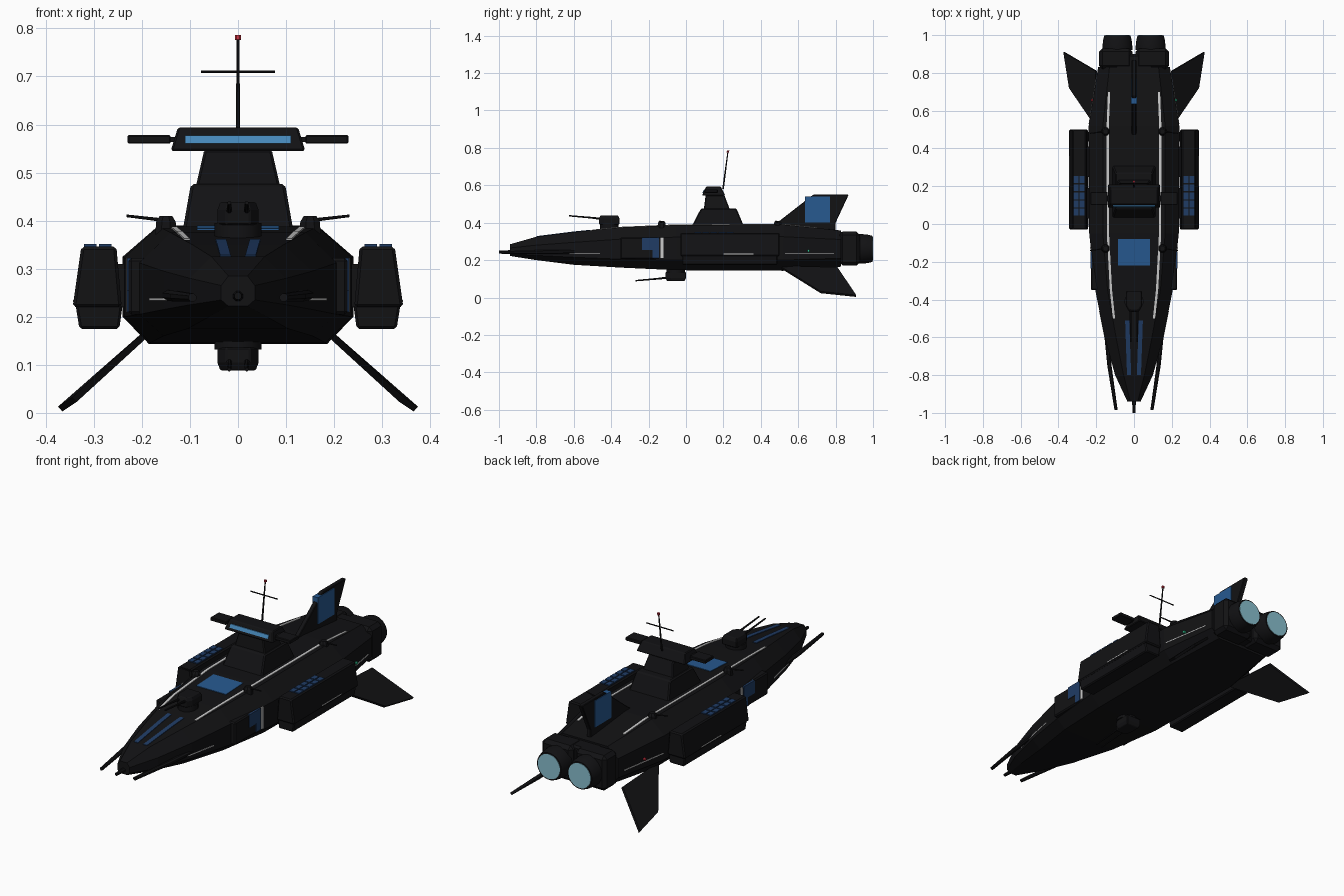
import bpy, bmesh, math
from mathutils import Vector

if "Cube" in bpy.data.objects:
    bpy.data.objects.remove(bpy.data.objects["Cube"])


def material(name, r, g, b):
    m = bpy.data.materials.new(name)
    m.diffuse_color = (r, g, b, 1)
    m.use_nodes = True
    m.node_tree.nodes["Principled BSDF"].inputs["Base Color"].default_value = m.diffuse_color
    return m


DARK = material("dark_plating", 0.006, 0.006, 0.007)
BLUE = material("blue_panel", 0.02, 0.10, 0.28)
NAVY = material("navy_paint", 0.014, 0.045, 0.13)
GLASS = material("window_blue", 0.06, 0.24, 0.48)
WHITE = material("white_stripe", 0.7, 0.7, 0.7)
GLOW = material("engine_glow", 0.25, 0.52, 0.62)
RED = material("red_light", 0.6, 0.03, 0.05)
GREEN = material("green_light", 0.03, 0.6, 0.3)


def loft(name, rings, mat=DARK, bevel=0.0):
    """Skin equal-sized rings of points and cap both ends."""
    bm = bmesh.new()
    vs = [[bm.verts.new(p) for p in ring] for ring in rings]
    n = len(vs[0])
    for a, b in zip(vs, vs[1:]):
        for i in range(n):
            j = (i + 1) % n
            bm.faces.new((a[i], a[j], b[j], b[i]))
    bm.faces.new(vs[0])
    bm.faces.new(vs[-1])
    bmesh.ops.recalc_face_normals(bm, faces=bm.faces)
    me = bpy.data.meshes.new(name)
    bm.to_mesh(me)
    bm.free()
    me.materials.append(mat)
    ob = bpy.data.objects.new(name, me)
    bpy.context.collection.objects.link(ob)
    if bevel:
        mod = ob.modifiers.new("bevel", "BEVEL")
        mod.width = bevel
        mod.segments = 1
    return ob


def rect(x0, x1, y0, y1, z):
    return [(x0, y0, z), (x1, y0, z), (x1, y1, z), (x0, y1, z)]


def box(name, x0, x1, y0, y1, z0, z1, mat=DARK, bevel=0.0):
    return loft(name, [rect(x0, x1, y0, y1, z0), rect(x0, x1, y0, y1, z1)], mat, bevel)


def tube(name, path, radii, mat=DARK, sides=8):
    """Round rings along a straight run of points."""
    axis = (Vector(path[-1]) - Vector(path[0])).normalized()
    u = axis.orthogonal().normalized()
    v = axis.cross(u)
    angles = [2 * math.pi * (i + 0.5) / sides for i in range(sides)]
    ob = loft(name, [[Vector(p) + r * (math.cos(a) * u + math.sin(a) * v) for a in angles]
                     for p, r in zip(path, radii)], mat)
    if sides > 12:
        bpy.context.view_layer.objects.active = ob
        ob.select_set(True)
        bpy.ops.object.shade_smooth_by_angle(angle=math.radians(35))
        ob.select_set(False)
    return ob


# Hull stations: y, widest, deck and keel half-widths, then z of deck, upper edge, lower edge, keel
HULL = [(-0.94, .035, .02, .02, .285, .265, .235, .222),
        (-0.80, .10, .055, .06, .325, .28, .225, .20),
        (-0.60, .155, .095, .105, .35, .295, .215, .175),
        (-0.35, .205, .14, .155, .375, .312, .205, .16),
        (-0.05, .237, .165, .182, .388, .323, .20, .146),
        (0.52, .24, .165, .185, .39, .325, .20, .143),
        (0.83, .19, .13, .145, .358, .31, .21, .165)]


def hull_at(y, k):
    for a, b in zip(HULL, HULL[1:]):
        if y <= b[0]:
            return a[k] + (b[k] - a[k]) * (y - a[0]) / (b[0] - a[0])
    return HULL[-1][k]


loft("hull", [[(t, y, zt), (w, y, zu), (w, y, zl), (b, y, zb),
               (-b, y, zb), (-w, y, zl), (-w, y, zu), (-t, y, zt)]
              for y, w, t, b, zt, zu, zl, zb in HULL])


def deck_stripe(name, path, half, mat):
    """Thin painted strip lying on the deck along (x, y) points."""
    loft(name, [[(x - half, y, hull_at(y, 4) - .004), (x + half, y, hull_at(y, 4) - .004),
                 (x + half, y, hull_at(y, 4) + .003), (x - half, y, hull_at(y, 4) + .003)]
                for x, y in path], mat)


deck_stripe("deck_panel", [(0, -.22), (0, -.08)], .085, BLUE)

# Tower, bridge and mast
loft("tower_base", [rect(-.115, .115, .03, .31, .38), rect(-.098, .098, .08, .27, .476)], bevel=.006)
loft("tower_upper", [rect(-.088, .088, .095, .235, .47), rect(-.07, .07, .105, .205, .548)], bevel=.005)
loft("bridge", [rect(-.14, .14, .085, .21, .545), rect(-.125, .125, .108, .185, .594)], bevel=.004)
loft("bridge_window", [rect(-.11, .11, .088, .12, .56), rect(-.11, .11, .096, .12, .577)], GLASS)
tube("mast", [(0, .198, .58), (0, .224, .778)], [.005, .003])
tube("mast_crossbar", [(-.077, .215, .71), (.077, .215, .71)], [.003, .003])
tube("mast_light", [(0, .224, .776), (0, .225, .786)], [.007, .007], RED)

# Tail fin with blue panel on both faces
FIN = [(.46, .38), (.50, .41), (.68, .55), (.87, .55), (.80, .40), (.80, .36)]
loft("tail_fin", [[(x, y, z) for y, z in FIN] for x in (-.012, .012)], bevel=.003)
box("tail_fin_panel", -.015, .015, .635, .77, .402, .54, BLUE)


def turret(name, y, z, up):
    """Twin-gun turret facing forward; up is 1 on deck, -1 on keel."""
    outline = [(-.025, -.055), (.025, -.055), (.043, -.025), (.043, .055), (-.043, .055), (-.043, -.025)]
    tube(name + "_ring", [(0, y, z - .02 * up), (0, y, z + .018 * up)], [.05, .05], sides=16)
    loft(name, [[(px * s, y + py * s, z + h * up) for px, py in outline]
                for h, s in ((.014, 1), (.045, 1), (.062, .85))], bevel=.003)
    for x in (-.018, .018):
        tube(name + "_barrel", [(x, y - .03, z + .042 * up), (x, y - .10, z + .05 * up),
                                (x, y - .215, z + .06 * up)], [.007, .005, .004])


turret("deck_turret", -.41, .377, 1)
turret("keel_turret", -.055, .15, -1)

# Nose probe and aft engine block
tube("nose_probe", [(0, -.92, .243), (0, -1.0, .243)], [.012, .008])
box("engine_core", -.10, .10, .80, .90, .18, .35, bevel=.01)

for s in (-1, 1):
    side = "right" if s > 0 else "left"

    def part(name):
        return side + "_" + name

    # Side pod: tapered upper body, lower tray, launch cells on top
    prof = [(.242, .22), (.253, .346), (.326, .346), (.344, .22)]
    loft(part("pod"), [[(s * x, y, z) for x, z in prof] for y in (-.03, .5)], bevel=.006)
    tray = [(.247, .175), (.24, .225), (.338, .225), (.33, .175)]
    loft(part("pod_tray"), [[(s * x, y, z) for x, z in tray] for y in (-.02, .49)], bevel=.005)
    for y in (.03, .25):
        box(part("pod_strut"), s * .2, s * .26, y, y + .16, .22, .31)
    for row in range(5):
        for col in range(2):
            x, y = .263 + col * .031, .045 + row * .043
            box(part("launch_cell"), s * x, s * (x + .026), y, y + .036, .335, .351, NAVY)

    # Armour plate with paint patch and stripe
    box(part("armour_plate"), s * .17, s * .228, -.35, -.02, .205, .322, bevel=.006)
    box(part("side_patch"), s * .2, s * .231, -.235, -.145, .255, .322, NAVY)
    box(part("side_patch_tail"), s * .2, s * .231, -.18, -.145, .21, .256, NAVY)
    box(part("side_bar"), s * .2, s * .232, -.136, -.121, .21, .322, WHITE)

    # Deck paint lines
    deck_stripe(part("deck_line"), [(s * x, y) for x, y in
                ((.106, -.5), (.122, -.35), (.138, -.05), (.139, .52), (.132, .7))], .006, WHITE)
    deck_stripe(part("nose_line"), [(s * .026, -.8), (s * .033, -.6), (s * .036, -.51)], .011, NAVY)

    # Thin waterlines along the flanks
    for ys in ((-.73, -.6, -.46), (.53, .65, .79)):
        loft(part("waterline"), [[(s * (hull_at(y, 1) + d), y, z) for d, z in
             ((-.004, .234), (.002, .234), (.002, .239), (-.004, .239))] for y in ys], WHITE)
    box(part("pod_waterline"), s * .335, s * .3435, .2, .36, .231, .235, WHITE)
    tube(part("running_light"), [(s * .205, .655, .25), (s * .228, .655, .25)], [.007, .007],
         GREEN if s > 0 else RED)

    # Bow rods and bridge wings
    tube(part("bow_rod"), [(s * .15, -.55, .245), (s * .13, -.75, .243), (s * .095, -.985, .24)],
         [.012, .012, .009])
    box(part("bridge_wing"), s * .14, s * .23, .10, .17, .56, .578, bevel=.003)
    box(part("bridge_wing_arm"), s * .11, s * .15, .12, .15, .564, .574)

    # Small side guns
    for y in (-.13, .49):
        tube(part("side_gun"), [(s * .15, y, .37), (s * .15, y, .398), (s * .15, y, .41)],
             [.024, .022, .014], sides=8)
        tube(part("side_gun_barrel"), [(s * .155, y, .401), (s * .232, y - .01, .41)], [.004, .003])

    # Angled lower fin
    root = [(.19, .50, .165), (.34, .72, .028), (.37, .91, .008), (.20, .81, .157)]
    thick = Vector((.0045, 0, .005))
    loft(part("lower_fin"), [[((p[0] + k * thick.x) * s, p[1], p[2] + k * thick.z) for p in root]
                             for k in (-1, 1)])

    # Engine housing, nozzle and glow
    box(part("engine_housing"), s * .008, s * .185, .82, .93, .17, .352, bevel=.018)
    tube(part("nozzle"), [(s * .088, .92, .26), (s * .088, .94, .26), (s * .088, .975, .26),
                          (s * .088, .998, .26)], [.08, .08, .076, .07], sides=24)
    tube(part("engine_glow"), [(s * .088, .98, .26), (s * .088, 1.0, .26)], [.064, .064], GLOW, 24)
